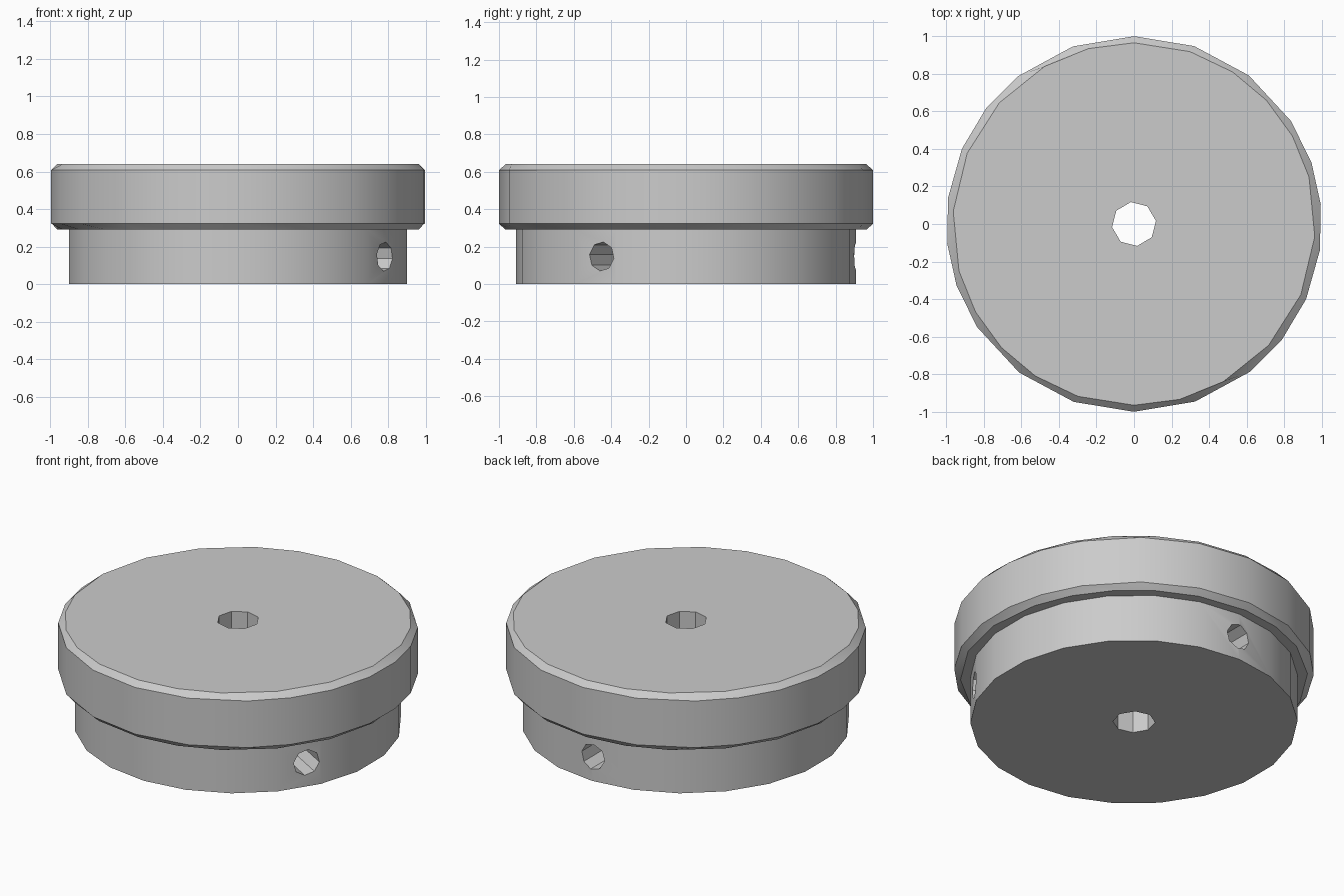
import bpy, bmesh
from math import radians, sin, cos
from mathutils import Matrix, Vector

cube = bpy.data.objects.get("Cube")
if cube:
    bpy.data.objects.remove(cube, do_unlink=True)

grey = bpy.data.materials.new("plain_grey")
grey.use_nodes = True
grey.diffuse_color = (0.6, 0.6, 0.6, 1)
grey.node_tree.nodes["Principled BSDF"].inputs["Base Color"].default_value = (0.6, 0.6, 0.6, 1)


def loft(name, rings):
    """Closed solid through rings of (radius, z, clockwise angles from +y)."""
    bm = bmesh.new()
    loops = [[bm.verts.new((r * sin(radians(a)), r * cos(radians(a)), z)) for a in angles]
             for r, z, angles in rings]
    for low, high in zip(loops, loops[1:]):
        n = len(low)
        for i in range(n):
            j = (i + 1) % n
            bm.faces.new((low[i], low[j], high[j], high[i]))
    bm.faces.new(loops[0])
    bm.faces.new(loops[-1])
    bmesh.ops.recalc_face_normals(bm, faces=bm.faces)
    mesh = bpy.data.meshes.new(name)
    bm.to_mesh(mesh)
    bm.free()
    mesh.materials.append(grey)
    obj = bpy.data.objects.new(name, mesh)
    bpy.context.collection.objects.link(obj)
    return obj


def regular(sides, start=0):
    return [start + 360 * i / sides for i in range(sides)]


def both_halves(angles):
    return angles + [a + 180 for a in angles]


# Stepped wheel body: narrow hub below, wide chamfered flange above
hub = regular(22)
flange = both_halves([0, 18.7, 37.7, 56.8, 71, 84, 98, 113.6, 128, 142, 161])
rim = both_halves([0, 18, 33, 47, 61, 75, 94, 113, 132, 150.5, 165.4])
body = loft("wheel_body", [
    (0.91, 0, hub), (0.91, 0.29, hub),
    (0.965, 0.29, rim), (1, 0.322, flange),
    (1, 0.608, flange), (0.965, 0.64, rim),
])

# Centre bore and two radial screw holes reaching into it
bore = loft("bore_cutter", [(0.118, -0.2, regular(8, -8)), (0.118, 0.9, regular(8, -8))])
cutters = [bore]
for azimuth in (-30, 90):
    hole = loft("screw_hole_cutter", [(0.078, 0.05, regular(8, 8)), (0.078, 1.1, regular(8, 8))])
    direction = Vector((cos(radians(azimuth)), sin(radians(azimuth)), 0))
    turn = direction.to_track_quat('Z', 'Y').to_matrix().to_4x4()
    hole.data.transform(Matrix.Translation((0, 0, 0.147)) @ turn)
    cutters.append(hole)

bpy.ops.object.select_all(action='DESELECT')
bpy.context.view_layer.objects.active = body
body.select_set(True)
for cutter in cutters:
    cutter.hide_render = True
    cut = body.modifiers.new("cut", 'BOOLEAN')
    cut.operation = 'DIFFERENCE'
    cut.solver = 'EXACT'
    cut.object = cutter
    bpy.ops.object.modifier_apply(modifier=cut.name)
    bpy.data.objects.remove(cutter, do_unlink=True)

bpy.ops.object.shade_smooth_by_angle(angle=radians(30))
